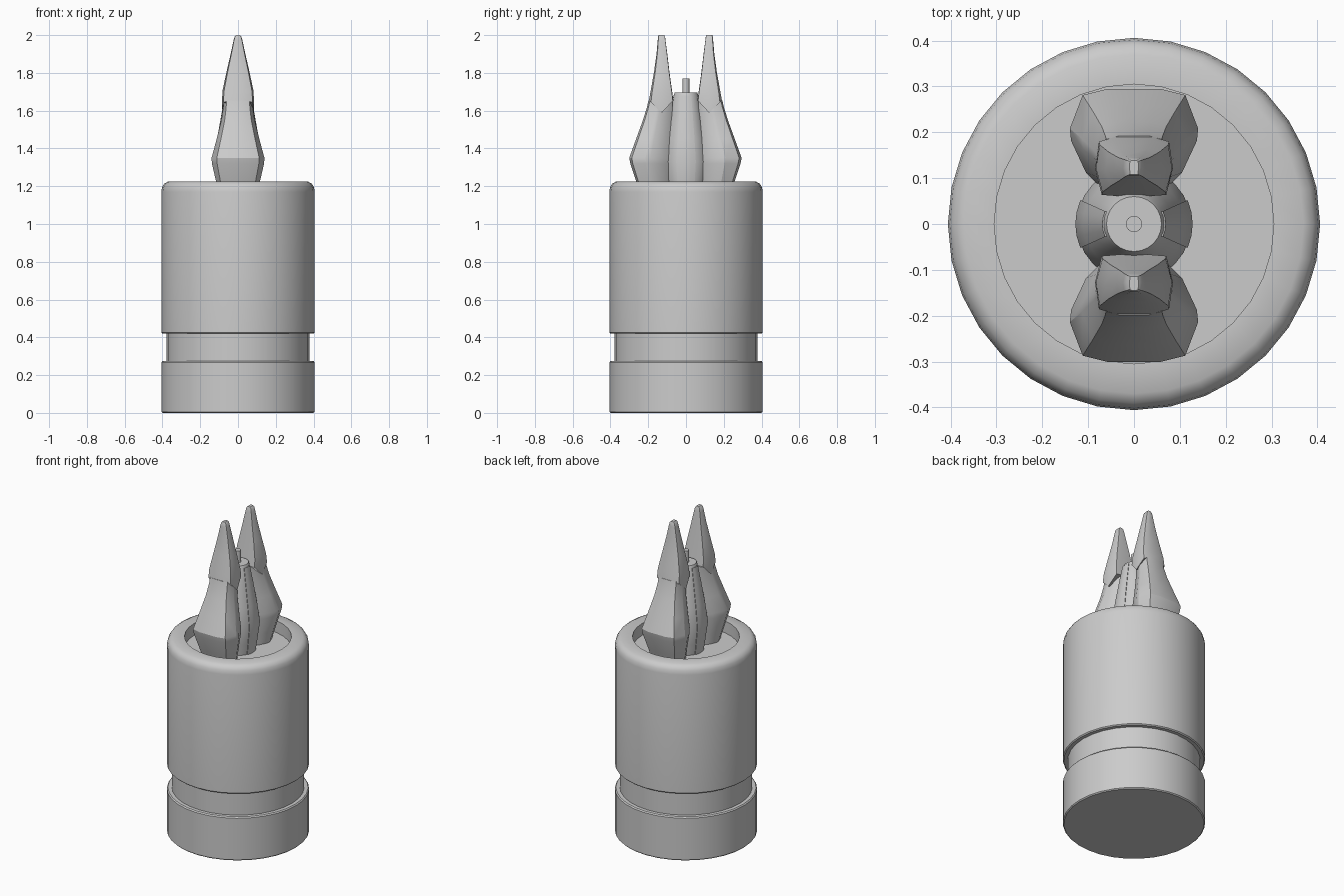
import bpy
import bmesh
from math import cos, sin, pi, radians, sqrt

cube = bpy.data.objects.get("Cube")
if cube:
    bpy.data.objects.remove(cube, do_unlink=True)

grey = bpy.data.materials.new("plain_grey")
grey.use_nodes = True
colour = (0.6, 0.6, 0.6, 1)
grey.diffuse_color = colour
grey.node_tree.nodes["Principled BSDF"].inputs["Base Color"].default_value = colour


def loft(name, rings, angle=30):
    """Skin equal-length rings of points and cap both ends."""
    bm = bmesh.new()
    loops = [[bm.verts.new(p) for p in ring] for ring in rings]
    for a, b in zip(loops, loops[1:]):
        n = len(a)
        for i in range(n):
            j = (i + 1) % n
            bm.faces.new((a[i], a[j], b[j], b[i]))
    bm.faces.new(loops[0][::-1])
    bm.faces.new(loops[-1])
    bmesh.ops.recalc_face_normals(bm, faces=bm.faces)
    mesh = bpy.data.meshes.new(name)
    bm.to_mesh(mesh)
    bm.free()
    mesh.materials.append(grey)
    obj = bpy.data.objects.new(name, mesh)
    bpy.context.collection.objects.link(obj)
    bpy.ops.object.select_all(action="DESELECT")
    obj.select_set(True)
    bpy.context.view_layer.objects.active = obj
    bpy.ops.object.shade_smooth_by_angle(angle=radians(angle))
    return obj


def lathe(name, profile, sides=32, angle=30):
    turns = [2 * pi * i / sides for i in range(sides)]
    return loft(name, [[(r * cos(t), r * sin(t), z) for t in turns]
                       for r, z in profile], angle)


FLOOR = 1.15

# Grooved casing with a rounded lip and a recessed floor
lathe("casing", [
    (0.4, 0), (0.406, 0.006), (0.406, 0.268), (0.4, 0.275),
    (0.378, 0.275), (0.378, 0.42), (0.4, 0.42), (0.406, 0.426),
    (0.406, 1.17), (0.402, 1.195), (0.391, 1.213), (0.37, 1.225),
    (0.305, 1.225), (0.305, FLOOR)])

# Central core with raised side panels
core_profile = [(0.1, FLOOR), (0.11, 1.22), (0.125, 1.33),
                (0.108, 1.45), (0.085, 1.58), (0.066, 1.68), (0.06, 1.695)]
core_sides = 24
lathe("core", core_profile, core_sides)
for side, label in ((1, "left"), (-1, "right")):
    panel_rings = []
    for r, z in core_profile[:-1]:
        arc = [radians(a) for a in (-24, -12, 0, 12, 24)]
        outer = [(side * (r + 0.003) * cos(a), (r + 0.003) * sin(a), z) for a in arc]
        inner = [(side * 0.85 * r * cos(a), 0.85 * r * sin(a), z) for a in arc[::-1]]
        panel_rings.append(outer + inner)
    loft("core_panel_" + label, panel_rings)
lathe("core_pin", [(0.018, 1.68), (0.018, 1.77)], 16)

# Half outlines: (share of half width, share from inner to outer side)
claw_half = [(0.5, 0), (0.75, 0.16), (0.98, 0.47), (1, 0.59), (0.8, 0.92), (0.42, 0.98)]
tip_half = [(0.45, 0), (0.83, 0.02), (1, 0.47), (0.9, 0.92), (0.5, 1)]


def outline(half):
    return half + [(-u, v) for u, v in reversed(half)]


# Levels: height, half width, inner depth, outer depth
claw_levels = [(FLOOR, 0.1, 0.085, 0.24), (1.22, 0.115, 0.085, 0.262),
               (1.32, 0.138, 0.08, 0.296), (1.35, 0.14, 0.08, 0.302),
               (1.45, 0.113, 0.078, 0.265), (1.55, 0.088, 0.073, 0.228),
               (1.62, 0.078, 0.068, 0.206), (1.655, 0.076, 0.068, 0.198)]
tip_levels = [(1.655, 0.085, 0.064, 0.193), (1.7, 0.083, 0.07, 0.185),
              (1.8, 0.062, 0.084, 0.167), (1.9, 0.039, 0.096, 0.153),
              (1.97, 0.024, 0.105, 0.147), (1.992, 0.018, 0.108, 0.145),
              (2.0, 0.01, 0.111, 0.142)]


def make_claw(side, label):
    def rings(levels, half, dip):
        result = []
        for k, (z, w, inner, outer) in enumerate(levels):
            ring = []
            for u, v in outline(half):
                # The lower edge of the tip drops to a point on each flank
                drop = dip * max(0, 1 - abs(v - 0.5) * 2) if k == 0 else 0
                y = inner + v * (outer - inner)
                ring.append((u * w, side * y - 0.003, z - drop))
            result.append(ring)
        return result
    loft(label + "_claw", rings(claw_levels, claw_half, 0), 25)
    loft(label + "_claw_tip", rings(tip_levels, tip_half, 0.07), 35)


make_claw(-1, "front")
make_claw(1, "back")
